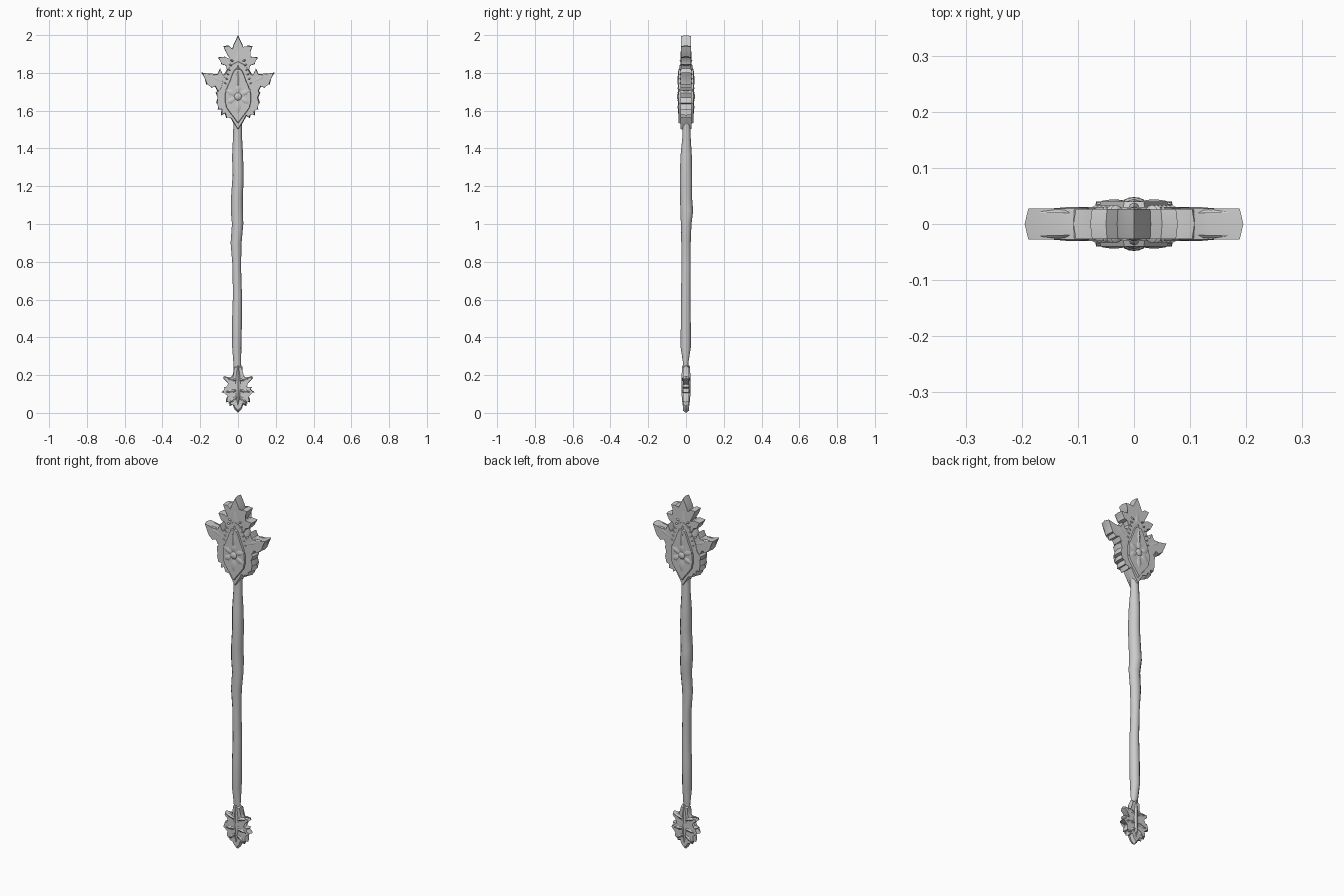
import bpy, bmesh, math
from mathutils import Matrix, Vector

if "Cube" in bpy.data.objects:
    bpy.data.objects.remove(bpy.data.objects["Cube"])


def finish(name, bm, angle=35):
    bmesh.ops.recalc_face_normals(bm, faces=bm.faces)
    me = bpy.data.meshes.new(name)
    bm.to_mesh(me)
    bm.free()
    ob = bpy.data.objects.new(name, me)
    bpy.context.collection.objects.link(ob)
    bpy.ops.object.select_all(action='DESELECT')
    ob.select_set(True)
    bpy.context.view_layer.objects.active = ob
    bpy.ops.object.shade_smooth_by_angle(angle=math.radians(angle))
    return ob


def mirrored(half):
    """Full outline from its right half, listed top to bottom."""
    return half + [(-x, z) for x, z in reversed(half) if x > 1e-5]


def plate(name, outline, t, shrink=0.93, centre=None):
    """Thick leaf plate whose rim swells to a ridge in the middle."""
    cx = centre[0] if centre else sum(p[0] for p in outline) / len(outline)
    cz = centre[1] if centre else sum(p[1] for p in outline) / len(outline)
    bm = bmesh.new()
    rings = []
    for y, s in ((-t, shrink), (0, 1), (t, shrink)):
        rings.append([bm.verts.new((cx + (x - cx) * s, y, cz + (z - cz) * s))
                      for x, z in outline])
    n = len(outline)
    for a, b in zip(rings, rings[1:]):
        for i in range(n):
            bm.faces.new((a[i], a[(i + 1) % n], b[(i + 1) % n], b[i]))
    caps = [bm.faces.new(rings[0]), bm.faces.new(rings[2])]
    bmesh.ops.triangulate(bm, faces=caps)
    return finish(name, bm)


def petal(name, base, direction, length, width, y0, y1, side):
    """Pointed petal with a raised midrib; side is -1 front, 1 back."""
    d = Vector((math.cos(direction), 0, math.sin(direction)))
    w = Vector((-d.z, 0, d.x))
    o = Vector((base[0], 0, base[1]))
    up = Vector((0, side, 0))
    bm = bmesh.new()
    rows = []
    for f, k, h in ((0, 0.25, 0.6), (0.25, 0.8, 0.9), (0.5, 1, 1),
                    (0.78, 0.6, 0.75), (1, 0.03, 0.2)):
        c = o + d * length * f
        top = y0 + (y1 - y0) * h
        rows.append([bm.verts.new(c + w * width * k * s + up * y)
                     for s, y in ((-1, y0), (-0.8, y0 + (top - y0) * 0.5), (0, top),
                                  (0.8, y0 + (top - y0) * 0.5), (1, y0))])
    for a, b in zip(rows, rows[1:]):
        for i in range(5):
            j = (i + 1) % 5
            bm.faces.new((a[i], a[j], b[j], b[i]))
    bm.faces.new(rows[0])
    bm.faces.new(rows[-1])
    return finish(name, bm)


# wavy wooden shaft: z, x min, x max, y min, y max
shaft = [(0.2, -.022, .017, -.014, .013), (0.26, -.024, .016, -.015, .012),
         (0.35, -.031, .018, -.029, .026), (0.5, -.031, .021, -.027, .025),
         (0.62, -.027, .021, -.026, .024), (0.78, -.029, .016, -.024, .025),
         (0.9, -.039, .019, -.025, .025), (1.0, -.032, .028, -.027, .029),
         (1.07, -.038, .027, -.03, .038), (1.14, -.037, .026, -.031, .032),
         (1.25, -.029, .030, -.033, .033), (1.36, -.031, .027, -.029, .031),
         (1.47, -.026, .021, -.018, .024), (1.62, -.022, .022, -.02, .022)]
bm = bmesh.new()
N = 12
rings = []
for z, xa, xb, ya, yb in shaft:
    rings.append([bm.verts.new(((xa + xb) / 2 + (xb - xa) / 2 * math.cos(2 * math.pi * i / N),
                                (ya + yb) / 2 + (yb - ya) / 2 * math.sin(2 * math.pi * i / N), z))
                  for i in range(N)])
for a, b in zip(rings, rings[1:]):
    for i in range(N):
        bm.faces.new((a[i], a[(i + 1) % N], b[(i + 1) % N], b[i]))
bm.faces.new(rings[0])
bm.faces.new(rings[-1])
finish("shaft", bm, 50)

# leaf at the foot
foot = [(0, .255), (.022, .25), (.026, .205), (.04, .185), (.075, .195), (.08, .183),
        (.055, .16), (.035, .152), (.05, .138), (.078, .138), (.066, .128), (.088, .108),
        (.062, .105), (.038, .113), (.062, .078), (.064, .055), (.046, .062), (.044, .036),
        (.028, .044), (.018, .018), (0, 0)]
plate("foot_leaf", mirrored(foot), 0.017, 0.9, (0, .13))
for side in (-1, 1):
    petal("foot_midrib", (0, .25), -math.pi / 2, .23, .016, .012, .025, side)
    for a in (0, 180):
        for z, tilt, ln in ((.17, 15, .07), (.12, -8, .075), (.09, -38, .065)):
            ang = math.radians(tilt if a == 0 else 180 - tilt)
            petal("foot_leaflet", (0, z), ang, ln, .012, .012, .022, side)

# crown leaf at the top
crown = [(0, 2.0), (.012, 1.975), (.024, 1.95), (.03, 1.928), (.05, 1.945), (.078, 1.942),
         (.068, 1.918), (.056, 1.895), (.04, 1.87), (.07, 1.886), (.108, 1.882),
         (.092, 1.862), (.088, 1.845), (.068, 1.84), (.05, 1.815), (.04, 1.74), (0, 1.7)]
plate("crown_leaf", mirrored(crown), 0.027, 0.96, (0, 1.86))

# side leaves pointing outwards
side_leaf = [(.04, 1.80), (.08, 1.79), (.095, 1.825), (.108, 1.795), (.135, 1.79),
             (.195, 1.803), (.176, 1.772), (.168, 1.738), (.15, 1.742), (.143, 1.72),
             (.122, 1.728), (.11, 1.705), (.06, 1.69)]
for s, label in ((1, "right"), (-1, "left")):
    plate("side_leaf_" + label, [(x * s, z) for x, z in side_leaf], 0.028, 0.94,
          (.08 * s, 1.76))

# toothed lower leaf that carries the shield
lower = [(0, 1.87), (.04, 1.85), (.07, 1.80), (.085, 1.76), (.095, 1.72), (.118, 1.695),
         (.108, 1.67), (.116, 1.64), (.1, 1.635), (.108, 1.605), (.088, 1.605),
         (.09, 1.575), (.07, 1.585), (.062, 1.56), (.045, 1.572), (.028, 1.54),
         (.018, 1.525), (0, 1.495)]
plate("lower_leaf", mirrored(lower), 0.03, 0.95, (0, 1.66))

# raised shield with serrated upper edge
shield = [(0, 1.835), (.02, 1.83), (.034, 1.80), (.046, 1.765), (.062, 1.73), (.074, 1.69),
          (.075, 1.65), (.066, 1.61), (.045, 1.58), (.025, 1.555), (0, 1.52)]
plate("shield", mirrored(shield), 0.040, 0.9, (0, 1.68))
for side in (-1, 1):
    petal("spire", (0, 1.78), math.pi / 2, .18, .03, .02, .030, side)
    for s in (-1, 1):
        for k in range(6):
            petal("serration", (s * (.022 + k * .007), 1.86 - k * .024),
                  math.radians(90 - s * 65), .024, .007, .02, .034, side)
        petal("side_leaf_vein", (s * .06, 1.745), math.radians(90 - s * 65),
              .12, .022, .02, .0305, side)

# flower and bud on both faces
C = (0, 1.675)
for side in (-1, 1):
    for k in range(6):
        a = math.radians(90 + 60 * k)
        petal("flower_petal", (.012 * math.cos(a), C[1] + .012 * math.sin(a)), a,
              .095 if k == 3 else .066, .022, .035, .044, side)
    petal("bud", (0, 1.70), math.pi / 2, .14, .022, .03, .045, side)
    bm = bmesh.new()
    bmesh.ops.create_uvsphere(bm, u_segments=14, v_segments=8, radius=1,
                              matrix=Matrix.Translation((0, side * .036, C[1]))
                              @ Matrix.Diagonal((.022, .012, .022, 1)))
    finish("flower_centre", bm, 60)
